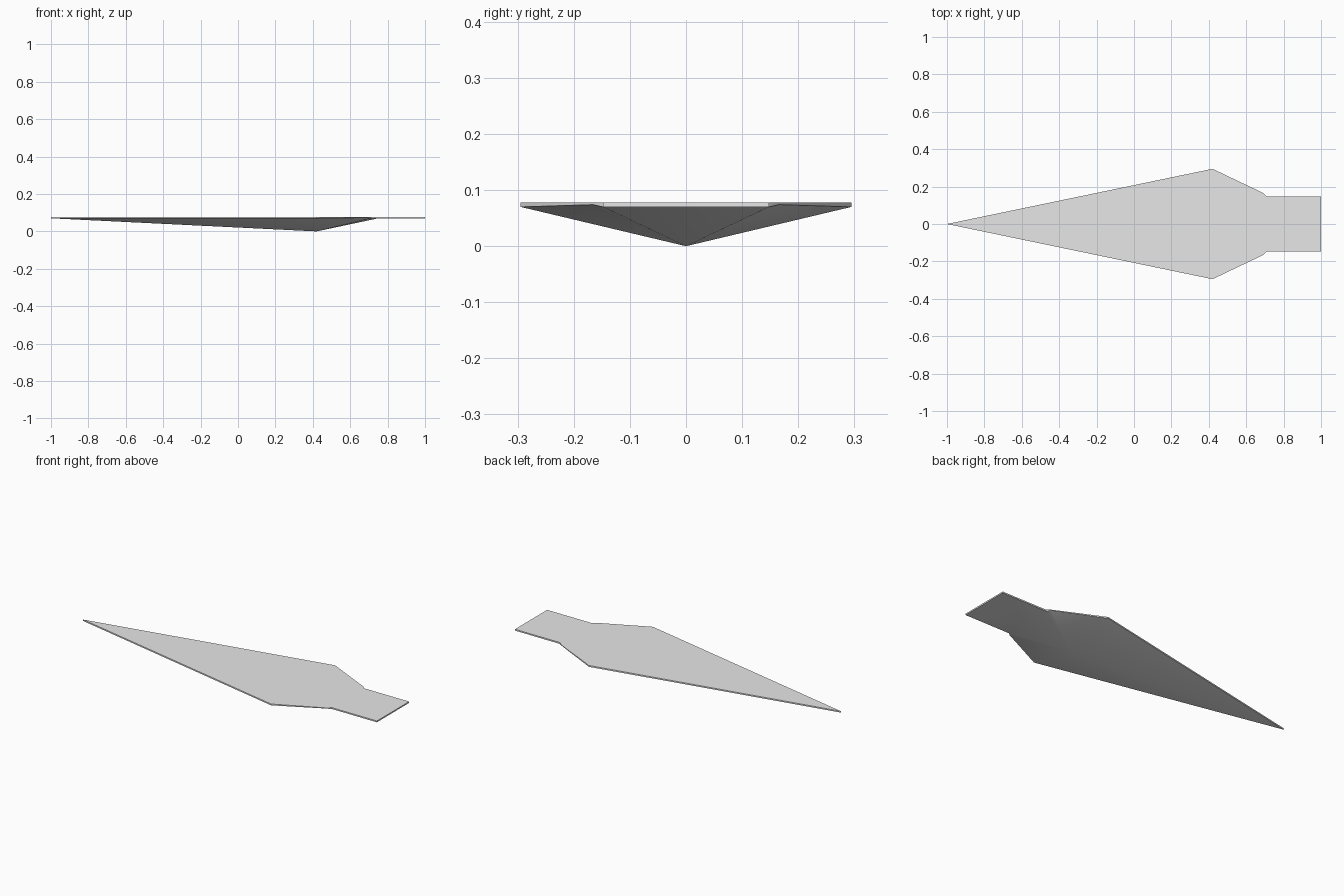
import bpy
import bmesh
import math

cube = bpy.data.objects.get("Cube")
if cube:
    bpy.data.objects.remove(cube, do_unlink=True)

# Plain grey material
grey = bpy.data.materials.new("light_grey")
grey.use_nodes = True
grey.diffuse_color = (0.8, 0.8, 0.8, 1)
grey.node_tree.nodes["Principled BSDF"].inputs["Base Color"].default_value = (0.8, 0.8, 0.8, 1)

TOP, RIM = 0.078, 0.07
# Half outline from the tip: shoulder, two neck corners, tang end (x, y, underside z)
half = [(0.42, 0.295, RIM), (0.69, 0.166, 0.074), (0.71, 0.148, RIM), (1.0, 0.148, RIM)]
outline = [(-1.0, 0.0, RIM)] + [(x, -y, z) for x, y, z in half] + half[::-1]

bm = bmesh.new()
upper = [bm.verts.new((x, y, TOP)) for x, y, z in outline]
lower = [bm.verts.new(p) for p in outline]
apex = bm.verts.new((0.42, 0, 0))
keel_end = bm.verts.new((0.75, 0, RIM))

# Flat top and thin rim
bm.faces.new(upper)
count = len(outline)
for i in range(count):
    j = (i + 1) % count
    bm.faces.new((upper[i], lower[i], lower[j], upper[j]))

# Keeled underside, the same fan on both sides
tip = lower[0]
for side in (lower[1:5], lower[:4:-1]):
    shoulder, neck_a, neck_b, end = side
    for a, b in ((tip, shoulder), (shoulder, neck_a), (neck_a, neck_b), (neck_b, keel_end)):
        bm.faces.new((a, b, apex))

# Flat underside of the tang
bm.faces.new((lower[3], lower[4], lower[5], lower[6], keel_end))
bmesh.ops.recalc_face_normals(bm, faces=bm.faces)

mesh = bpy.data.meshes.new("keeled_blade")
bm.to_mesh(mesh)
bm.free()
mesh.materials.append(grey)
blade = bpy.data.objects.new("keeled_blade", mesh)
bpy.context.collection.objects.link(blade)

# Soft shading below, crisp rim
bpy.ops.object.select_all(action='DESELECT')
blade.select_set(True)
bpy.context.view_layer.objects.active = blade
bpy.ops.object.shade_smooth_by_angle(angle=math.radians(30))
